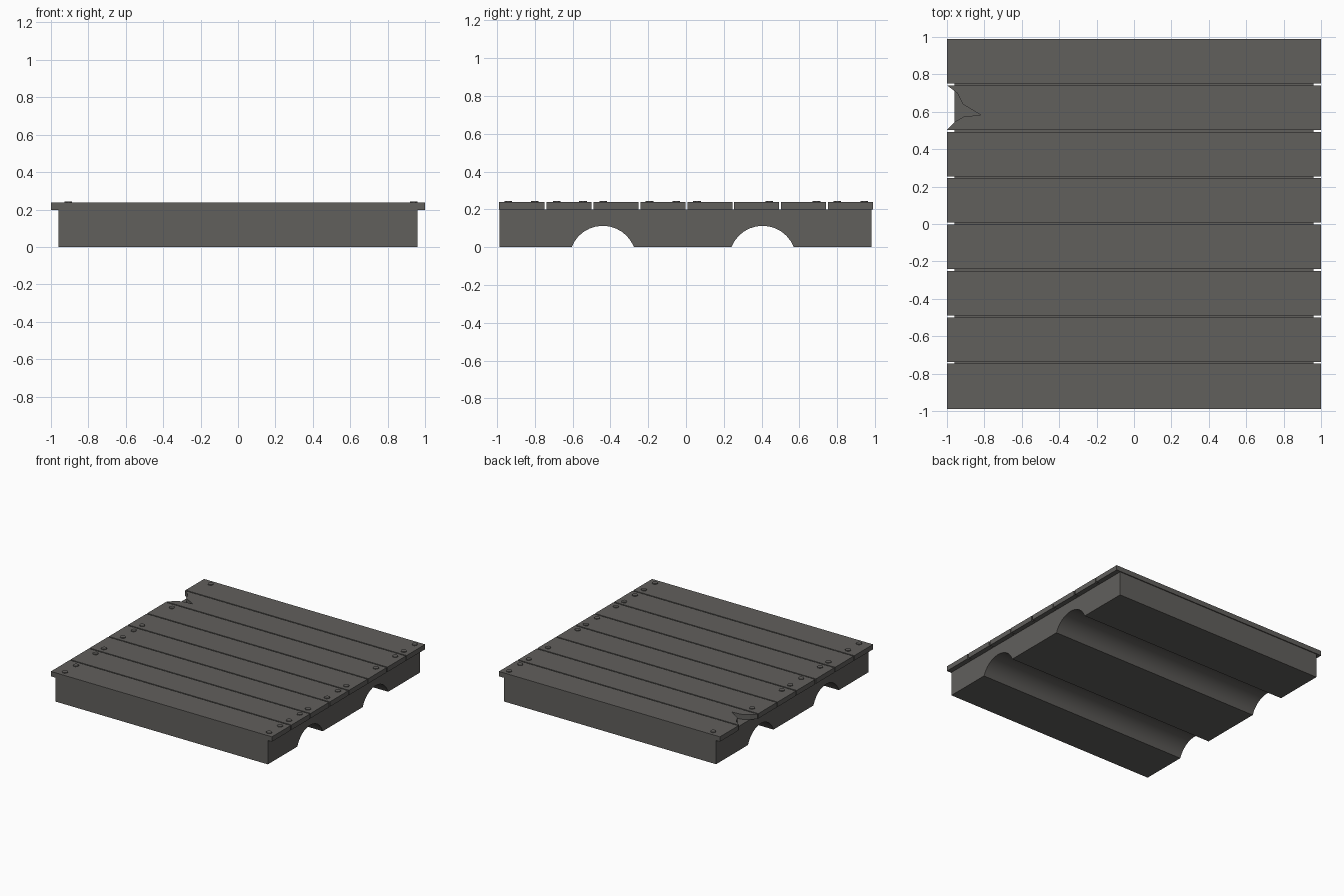
import bpy, bmesh, math

if "Cube" in bpy.data.objects:
    bpy.data.objects.remove(bpy.data.objects["Cube"])

mat = bpy.data.materials.new("dark_grey")
mat.diffuse_color = (0.12, 0.115, 0.108, 1)
mat.use_nodes = True
mat.node_tree.nodes["Principled BSDF"].inputs["Base Color"].default_value = mat.diffuse_color


def extrude_profile(name, pts, direction):
    """Close a planar outline and extrude it into a solid."""
    bm = bmesh.new()
    face = bm.faces.new([bm.verts.new(p) for p in pts])
    res = bmesh.ops.extrude_face_region(bm, geom=[face], use_keep_orig=True)
    verts = [v for v in res["geom"] if isinstance(v, bmesh.types.BMVert)]
    bmesh.ops.translate(bm, vec=direction, verts=verts)
    bmesh.ops.recalc_face_normals(bm, faces=bm.faces)
    me = bpy.data.meshes.new(name)
    bm.to_mesh(me)
    bm.free()
    me.materials.append(mat)
    ob = bpy.data.objects.new(name, me)
    bpy.context.collection.objects.link(ob)
    return ob


# Base block with two shallow arched channels running along x
def arch(cy, half=0.165, height=0.113, n=12):
    r = (half ** 2 + height ** 2) / (2 * height)
    a = math.asin(half / r)
    return [(-0.96, cy + r * math.sin(t), max(0, r * math.cos(t) - r + height))
            for t in (-a + 2 * a * i / n for i in range(n + 1))]


outline = [(-0.96, -0.985, 0)] + arch(-0.44) + arch(0.405)
outline += [(-0.96, 0.982, 0), (-0.96, 0.982, 0.198), (-0.96, -0.985, 0.198)]
base = extrude_profile("base", outline, (1.92, 0, 0))
bpy.context.view_layer.objects.active = base
base.select_set(True)
bpy.ops.object.shade_smooth_by_angle(angle=math.radians(30))

# Eight planks, the second from the back splintered at its left end
PITCH, GAP, Z0, THICK = 0.248, 0.01, 0.198, 0.04
for i in range(8):
    y0 = -0.99 + i * PITCH + (GAP / 2 if i else 0)
    y1 = -0.99 + (i + 1) * PITCH - (GAP / 2 if i < 7 else 0)
    if i == 7:
        y1 = 0.99
    pts = [(-1, y0), (1, y0), (1, y1), (-1, y1)]
    if i == 6:
        pts += [(-0.945, 0.70), (-0.915, 0.64), (-0.82, 0.583),
                (-0.91, 0.574), (-0.96, 0.545)]
    extrude_profile(f"plank_{i + 1}", [(x, y, Z0) for x, y in pts], (0, 0, THICK))

# Nail heads near both plank ends
both = [0.943, 0.44, 0.058, -0.052, -0.193, -0.437, -0.545, -0.80, -0.94]
nails = {-0.907: both, 0.94: both + [0.80, 0.69, -0.683]}
for x, ys in nails.items():
    for y in ys:
        ring = [(x + 0.022 * math.cos(math.tau * (k + 0.5) / 8),
                 y + 0.022 * math.sin(math.tau * (k + 0.5) / 8), 0.23)
                for k in range(8)]
        extrude_profile("nail_head", ring, (0, 0, 0.014))
